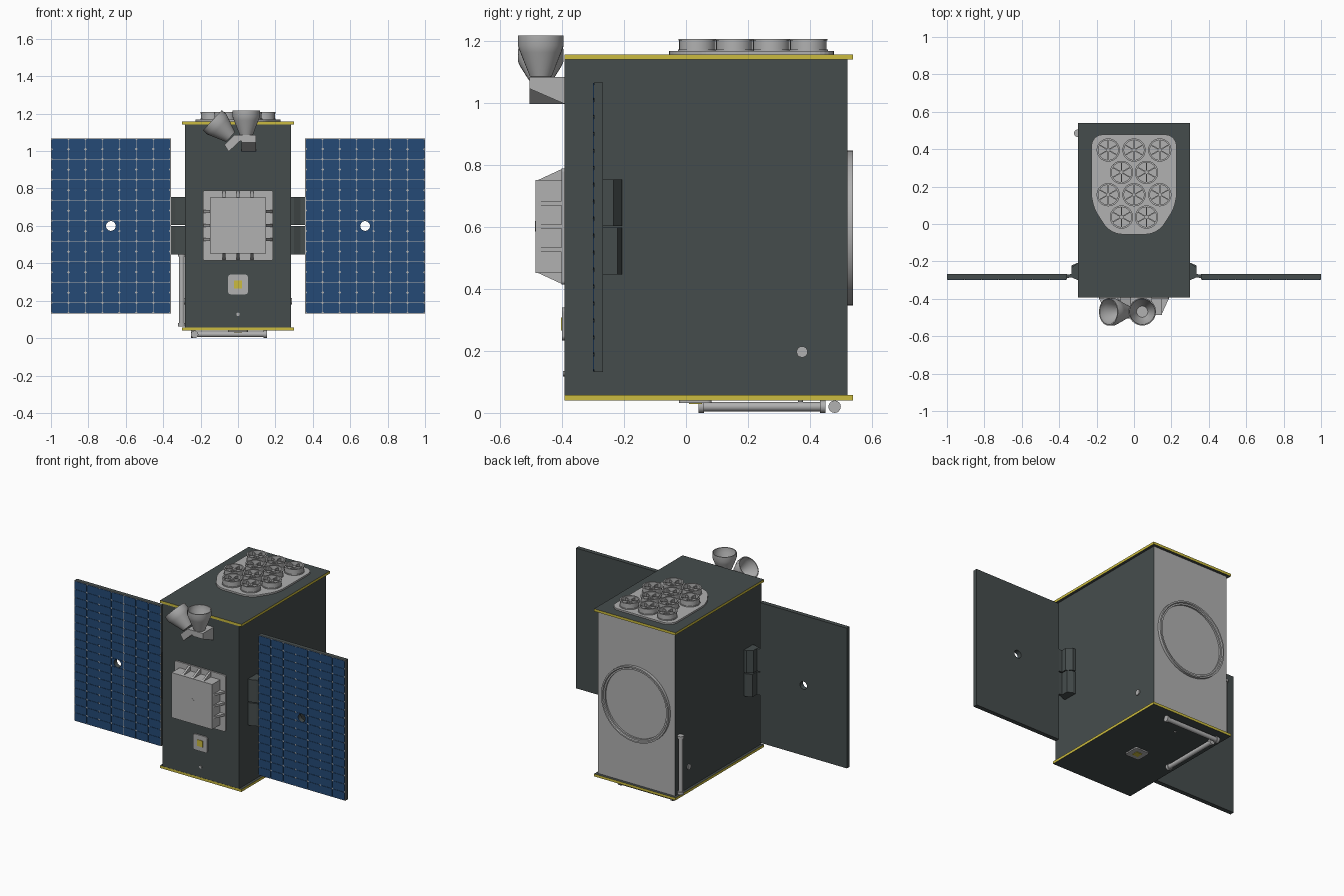
import bpy, bmesh, math
from mathutils import Matrix, Vector

if "Cube" in bpy.data.objects:
    bpy.data.objects.remove(bpy.data.objects["Cube"])


def mat(name, rgb):
    m = bpy.data.materials.new(name)
    m.diffuse_color = (*rgb, 1)
    m.use_nodes = True
    m.node_tree.nodes["Principled BSDF"].inputs["Base Color"].default_value = m.diffuse_color
    return m


DARK = mat("dark_grey_panel", (0.060, 0.073, 0.073))
GREY = mat("light_grey_metal", (0.44, 0.44, 0.44))
BLUE = mat("blue_solar_cell", (0.018, 0.068, 0.18))
GOLD = mat("yellow_edge", (0.60, 0.50, 0.05))


def finish(name, bm, mats, rule=None, smooth=False):
    bmesh.ops.remove_doubles(bm, verts=bm.verts, dist=1e-5)
    bmesh.ops.recalc_face_normals(bm, faces=bm.faces)
    if rule:
        bm.normal_update()
        for f in bm.faces:
            f.material_index = rule(f.normal)
    me = bpy.data.meshes.new(name)
    bm.to_mesh(me)
    bm.free()
    for m in mats:
        me.materials.append(m)
    ob = bpy.data.objects.new(name, me)
    bpy.context.collection.objects.link(ob)
    if smooth:
        bpy.ops.object.select_all(action='DESELECT')
        ob.select_set(True)
        bpy.context.view_layer.objects.active = ob
        bpy.ops.object.shade_smooth_by_angle(angle=math.radians(35))
    return ob


def add_prism(bm, pts, axis, lo, hi, rnd=0.0):
    """Extrude a 2D outline along an axis; rnd rounds its corners."""
    def put(u, v, w):
        return {'x': (w, u, v), 'y': (u, w, v), 'z': (u, v, w)}[axis]
    a = [bm.verts.new(put(u, v, lo)) for u, v in pts]
    b = [bm.verts.new(put(u, v, hi)) for u, v in pts]
    n = len(pts)
    bm.faces.new(a)
    bm.faces.new(b[::-1])
    for i in range(n):
        bm.faces.new((a[i], b[i], b[(i + 1) % n], a[(i + 1) % n]))
    if rnd:
        es = [bm.edges.get((a[i], b[i])) for i in range(n)]
        bmesh.ops.bevel(bm, geom=es, offset=rnd, segments=6, profile=0.5, affect='EDGES')


def prism(name, pts, axis, lo, hi, mats, rnd=0.0, rule=None):
    bm = bmesh.new()
    add_prism(bm, pts, axis, lo, hi, rnd)
    return finish(name, bm, mats, rule)


def rect(u0, u1, v0, v1):
    return [(u0, v0), (u1, v0), (u1, v1), (u0, v1)]


def add_lathe(bm, prof, m, seg=32):
    """Revolve a (radius, height) profile about z, placed by matrix m."""
    rings = []
    for i in range(seg):
        t = 2 * math.pi * i / seg
        rings.append([bm.verts.new(m @ Vector((r * math.cos(t), r * math.sin(t), z))) for r, z in prof])
    for i in range(seg):
        p, q = rings[i], rings[(i + 1) % seg]
        for k in range(len(prof) - 1):
            bm.faces.new((p[k], q[k], q[k + 1], p[k + 1]))


def lathe(name, prof, m, mats, seg=32):
    bm = bmesh.new()
    add_lathe(bm, prof, m, seg)
    return finish(name, bm, mats, smooth=True)


def at(x, y, z, axis='z'):
    rot = {'z': Matrix(), 'y': Matrix.Rotation(-math.pi / 2, 4, 'X'),
           'x': Matrix.Rotation(math.pi / 2, 4, 'Y')}[axis]
    return Matrix.Translation((x, y, z)) @ rot


def disc(r, h):
    return [(0, 0), (r, 0), (r, h), (0, h)]


# Main body with light back, and end plates with yellow edges
prism("body", rect(-0.283, 0.283, -0.392, 0.521), 'z', 0.055, 1.148, [DARK, GREY],
      rule=lambda n: int(n.y > 0.9))
for label, z in (("bottom", 0.043), ("top", 1.144)):
    prism(label + "_plate", rect(-0.30, 0.30, -0.393, 0.54), 'z', z, z + 0.017, [DARK, GOLD],
          rule=lambda n: int(abs(n.z) < 0.5))

# Separation ring on the back
lathe("back_ring", [(0.226, 0), (0.25, 0), (0.25, 0.019), (0.240, 0.019), (0.236, 0.012), (0.226, 0.012), (0.226, 0)],
      at(0, 0.520, 0.60, 'y'), [GREY], 64)

# Solar wings: board, grid of clipped cells, round hole, hinge
for s, side in ((-1, "left"), (1, "right")):
    board = prism(side + "_solar_board", rect(*sorted((s * 0.359, s)), 0.135, 1.07), 'y', -0.297, -0.268,
                  [DARK, GREY], rule=lambda n: int(n.y < -0.9))
    bm = bmesh.new()
    w, h, c = 0.0884 / 2, 0.0533 / 2, 0.006
    for i in range(7):
        for j in range(17):
            x, z = s * (0.6795 + (i - 3) * 0.0908), 0.6025 + (j - 8) * 0.0548
            add_prism(bm, [(x - w + c, z - h), (x + w - c, z - h), (x + w, z - h + c), (x + w, z + h - c),
                           (x + w - c, z + h), (x - w + c, z + h), (x - w, z + h - c), (x - w, z - h + c)],
                      'y', -0.300, -0.2965)
    cells = finish(side + "_solar_cells", bm, [BLUE])
    cutter = lathe("hole_cutter", disc(0.026, 0.2), at(s * 0.6795, -0.38, 0.6025, 'y'), [])
    cutter.hide_render = True
    for ob in (board, cells):
        mod = ob.modifiers.new("hole", 'BOOLEAN')
        mod.operation = 'DIFFERENCE'
        mod.solver = 'EXACT'
        mod.object = cutter
        bpy.context.view_layer.objects.active = ob
        bpy.ops.object.modifier_apply(modifier="hole")
    bpy.data.objects.remove(cutter)
    for part, z0, z1, d in (("lower", 0.45, 0.601, 0.0), ("upper", 0.607, 0.757, 0.012)):
        prism(f"{side}_{part}_hinge",
              [(s * x, y) for x, y in ((0.28, -0.300), (0.30, -0.300), (0.335, -0.285), (0.36, -0.290),
                                       (0.36, -0.270), (0.335, -0.268), (0.335, -0.222 - d),
                                       (0.30, -0.207), (0.28, -0.207))],
              'z', z0, z1, [DARK])
    # Round side sensor
    lathe(side + "_side_sensor", disc(0.018, 0.008), at(0.281 if s > 0 else -0.289, 0.375, 0.2, 'x'), [GREY], 20)

# Front equipment box with flange, ribs and centre boss
prism("front_box_flange", rect(-0.188, 0.188, 0.417, 0.793), 'y', -0.402, -0.39, [GREY], rnd=0.012)
prism("front_box", rect(-0.15, 0.15, 0.455, 0.755), 'y', -0.486, -0.39, [GREY])
bm = bmesh.new()
for k in range(4):
    rib = bmesh.new()
    for x in (-0.075, 0, 0.075):
        add_prism(rib, [(-0.40, 0.14), (-0.40, 0.186), (-0.478, 0.15), (-0.478, 0.14)], 'x', x - 0.007, x + 0.007)
    rib.transform(Matrix.Translation((0, 0, 0.605)) @ Matrix.Rotation(k * math.pi / 2, 4, 'Y'))
    tmp = bpy.data.meshes.new("rib_tmp")
    rib.to_mesh(tmp)
    rib.free()
    bm.from_mesh(tmp)
    bpy.data.meshes.remove(tmp)
finish("front_box_ribs", bm, [GREY])
lathe("front_box_boss", disc(0.017, 0.003), at(0, -0.488, 0.605, 'y'), [GREY], 24)

# Patch antennas on the front and bottom, with small sensors
prism("front_patch", rect(-0.053, 0.053, 0.237, 0.343), 'y', -0.400, -0.39, [GREY], rnd=0.015)
prism("front_patch_centre", rect(-0.021, 0.021, 0.269, 0.311), 'y', -0.403, -0.399, [GOLD])
prism("bottom_patch", rect(-0.053, 0.053, -0.023, 0.083), 'z', 0.035, 0.044, [GREY], rnd=0.015)
prism("bottom_patch_centre", rect(-0.021, 0.021, 0.009, 0.051), 'z', 0.032, 0.036, [GOLD])
lathe("front_sensor", disc(0.009, 0.006), at(0, -0.397, 0.13, 'y'), [GREY], 16)
lathe("bottom_sensor", disc(0.008, 0.006), at(-0.01, 0.37, 0.038), [GREY], 16)

# Horn antennas and their bent bracket
HORN = [(0, 0), (0.035, 0), (0.066, 0.078), (0.074, 0.100), (0.074, 0.132), (0.068, 0.132),
        (0.066, 0.100), (0.030, 0.025), (0, 0.025)]
lathe("upright_horn", HORN, at(0.044, -0.469, 1.089), [GREY])
lathe("tilted_horn", HORN, at(-0.04, -0.469, 1.078) @ Matrix.Rotation(math.radians(-47), 4, 'Y'), [GREY])
prism("horn_bracket", [(-0.073, 1.037), (-0.050, 1.0), (0.010, 1.056), (0.095, 1.056), (0.095, 1.088),
                       (0.0, 1.088), (-0.02, 1.088)], 'y', -0.505, -0.39, [GREY])
prism("horn_bracket_gusset", [(-0.39, 1.0), (-0.39, 1.06), (-0.505, 1.06), (-0.505, 1.05)],
      'x', 0.02, 0.095, [GREY])

# Antenna array on the top: shaped base and ten cups with six vanes each
prism("array_base", [(-0.227, 0.478), (-0.227, 0.10), (-0.125, -0.055), (0.125, -0.055),
                     (0.227, 0.10), (0.227, 0.478)], 'z', 1.158, 1.172, [GREY], rnd=0.06)
CUP = [(0, 0), (0.063, 0), (0.063, 0.006), (0.059, 0.006), (0.059, 0.034), (0.062, 0.034),
       (0.062, 0.040), (0.053, 0.040), (0.053, 0.010), (0, 0.010)]
cups, vanes = bmesh.new(), bmesh.new()
for row in range(4):
    for x in ((-0.067, 0.067), (-0.138, 0, 0.138))[row % 2]:
        y = 0.037 + row * 0.1195
        add_lathe(cups, CUP, at(x, y, 1.171))
        add_lathe(vanes, disc(0.010, 0.026), at(x, y, 1.178), 12)
        for k in range(6):
            t = math.pi / 6 + k * math.pi / 3
            u, v = Vector((math.cos(t), math.sin(t))), Vector((-math.sin(t), math.cos(t))) * 0.003
            o = Vector((x, y))
            add_prism(vanes, [tuple(o + p) for p in (u * 0.006 - v, u * 0.055 - v, u * 0.055 + v, u * 0.006 + v)],
                      'z', 1.178, 1.203)
finish("array_cups", cups, [GREY], smooth=True)
finish("array_vanes", vanes, [GREY])

# Three torque rods with end collars, near the back left corner
for name, m, ln in (("crosswise_rod", at(-0.25, 0.48, 0.023, 'x'), 0.405),
                    ("lengthwise_rod", at(-0.232, 0.04, 0.023, 'y'), 0.41),
                    ("upright_rod", at(-0.301, 0.485, 0.066), 0.39)):
    lathe(name, [(0, 0), (0.020, 0), (0.020, 0.018), (0.015, 0.018), (0.015, ln - 0.018),
                 (0.020, ln - 0.018), (0.020, ln), (0, ln)], m, [GREY], 16)
# Settle the lowest rod collars onto the ground plane
low = min((o.matrix_world @ v.co).z for o in bpy.data.objects if o.type == 'MESH' for v in o.data.vertices)
for o in bpy.data.objects:
    o.location.z -= low
